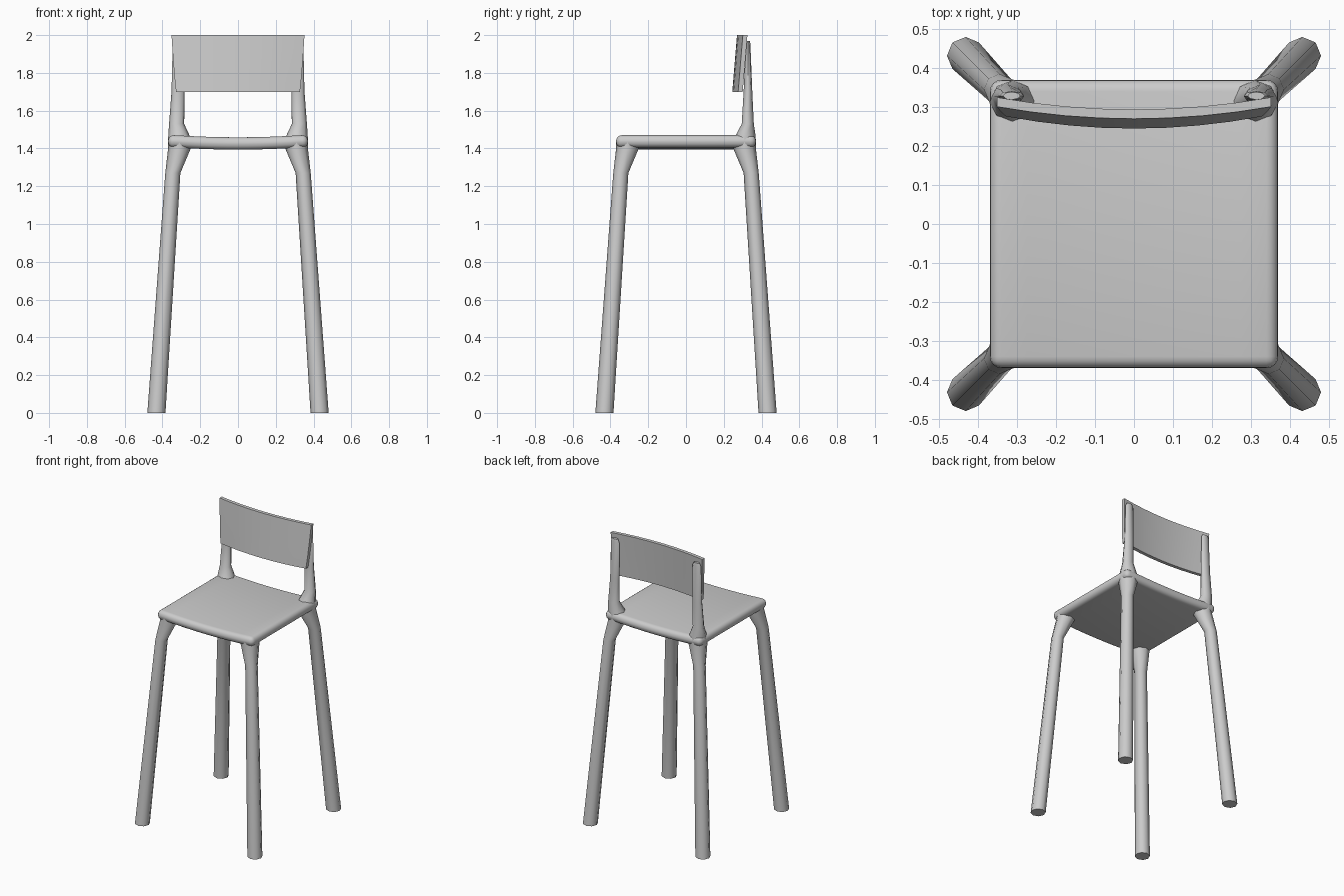
import bpy, bmesh, math
from mathutils import Vector

cube = bpy.data.objects.get("Cube")
if cube:
    bpy.data.objects.remove(cube, do_unlink=True)

grey = bpy.data.materials.new("light_grey")
grey.use_nodes = True
grey.diffuse_color = (0.6, 0.6, 0.6, 1)
grey.node_tree.nodes["Principled BSDF"].inputs["Base Color"].default_value = (0.6, 0.6, 0.6, 1)


def finish(bm, name, angle):
    bmesh.ops.recalc_face_normals(bm, faces=bm.faces)
    mesh = bpy.data.meshes.new(name)
    bm.to_mesh(mesh)
    bm.free()
    mesh.materials.append(grey)
    obj = bpy.data.objects.new(name, mesh)
    bpy.context.collection.objects.link(obj)
    bpy.ops.object.select_all(action="DESELECT")
    obj.select_set(True)
    bpy.context.view_layer.objects.active = obj
    bpy.ops.object.shade_smooth_by_angle(angle=math.radians(angle))
    return obj


def loft(name, rings, sx, sy, sides=8):
    """Skin octagonal rings given as (z, centre x, centre y, radius x, radius y)."""
    bm = bmesh.new()
    loops = []
    for z, cx, cy, rx, ry in rings:
        turns = [math.tau * i / sides for i in range(sides)]
        loops.append([bm.verts.new((sx * (cx + rx * math.cos(t)),
                                    sy * (cy + ry * math.sin(t)), z)) for t in turns])
    for low, high in zip(loops, loops[1:]):
        for i in range(sides):
            j = (i + 1) % sides
            bm.faces.new((low[i], low[j], high[j], high[i]))
    bm.faces.new(loops[0])
    bm.faces.new(loops[-1])
    return finish(bm, name, 60)


# Splayed legs that flare into the seat; the rear pair carries on as back posts
leg = [(0, .432, .432, .048, .048), (1.27, .345, .345, .04, .04),
       (1.4, .31, .31, .06, .06), (1.44, .31, .31, .06, .06)]
post = [(1.47, .313, .316, .056, .052), (1.53, .325, .327, .04, .032),
        (1.7, .317, .328, .035, .023), (1.95, .314, .329, .032, .012),
        (1.97, .314, .329, .022, .01)]
for side, sx in (("left", 1), ("right", -1)):
    loft("front_leg_" + side, leg, sx, -1)
    loft("rear_leg_and_post_" + side, leg + post, sx, 1)

# Rounded seat slab, gently dished across its width
half, bottom, top = 0.37, 1.405, 1.47
bm = bmesh.new()
bmesh.ops.create_cube(bm, size=1)
for v in bm.verts:
    v.co = (v.co.x * 2 * half, v.co.y * 2 * half, top if v.co.z > 0 else bottom)
bmesh.ops.bevel(bm, geom=bm.edges[:], offset=0.03, segments=4, profile=0.5, affect="EDGES")
for i in range(-5, 6):
    bmesh.ops.bisect_plane(bm, geom=bm.verts[:] + bm.edges[:] + bm.faces[:],
                           plane_co=Vector((i * 0.055, 0, 0)), plane_no=Vector((1, 0, 0)))
for v in bm.verts:
    v.co.z -= 0.011 * max(0, 1 - (v.co.x / 0.33) ** 2)
finish(bm, "seat", 40)

# Backrest: a thin panel bowed forward at its middle and leaning back
bm = bmesh.new()
columns, rows, thick = 8, 4, 0.024
grid = {}
for layer in range(2):
    for r in range(rows + 1):
        h = r / rows
        width = 0.328 + 0.024 * h ** 0.8
        for c in range(columns + 1):
            u = 2 * c / columns - 1
            y = 0.245 + 0.025 * h + 0.031 * u * u + thick * layer
            grid[layer, r, c] = bm.verts.new((u * width, y, 1.7 + 0.3 * h))
for layer in range(2):
    for r in range(rows):
        for c in range(columns):
            bm.faces.new([grid[layer, r + a, c + b] for a, b in ((0, 0), (0, 1), (1, 1), (1, 0))])
for c in range(columns):
    for r in (0, rows):
        bm.faces.new([grid[0, r, c], grid[0, r, c + 1], grid[1, r, c + 1], grid[1, r, c]])
for r in range(rows):
    for c in (0, columns):
        bm.faces.new([grid[0, r, c], grid[0, r + 1, c], grid[1, r + 1, c], grid[1, r, c]])
finish(bm, "backrest", 30)
